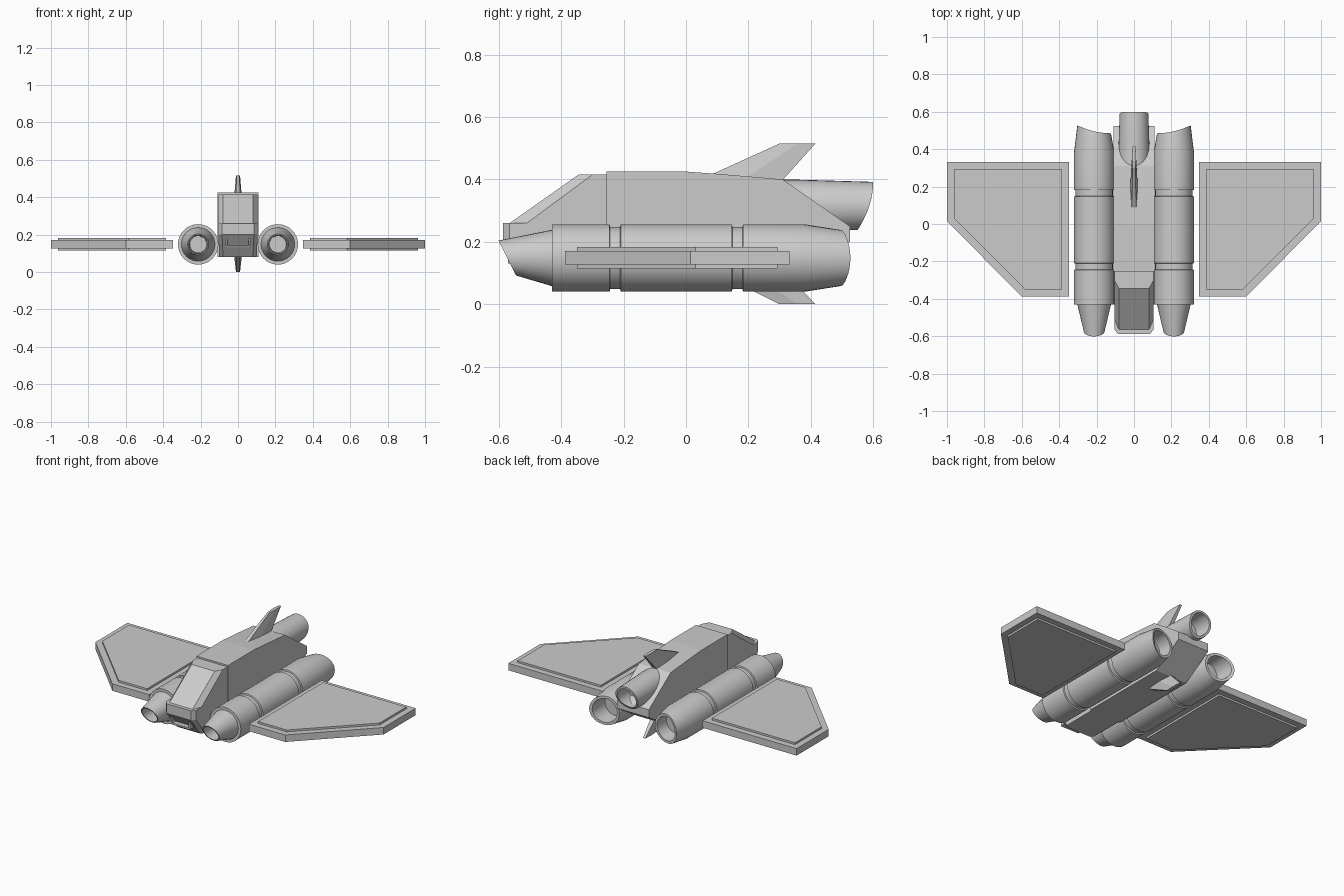
import bpy, bmesh, math

if "Cube" in bpy.data.objects:
    bpy.data.objects.remove(bpy.data.objects["Cube"])

grey = bpy.data.materials.new("hull_grey")
grey.diffuse_color = (0.6, 0.6, 0.6, 1)
grey.use_nodes = True
grey.node_tree.nodes["Principled BSDF"].inputs["Base Color"].default_value = grey.diffuse_color


def finish(name, bm, smooth=False):
    bmesh.ops.remove_doubles(bm, verts=bm.verts, dist=1e-5)
    bmesh.ops.recalc_face_normals(bm, faces=bm.faces)
    me = bpy.data.meshes.new(name)
    bm.to_mesh(me)
    bm.free()
    me.materials.append(grey)
    ob = bpy.data.objects.new(name, me)
    bpy.context.collection.objects.link(ob)
    if smooth:
        bpy.ops.object.select_all(action='DESELECT')
        ob.select_set(True)
        bpy.context.view_layer.objects.active = ob
        bpy.ops.object.shade_smooth_by_angle(angle=math.radians(30))
    return ob


def loft(name, loops, smooth=False):
    """Skin a row of equal-length point loops and cap both ends."""
    bm = bmesh.new()
    rows = [[bm.verts.new(p) for p in loop] for loop in loops]
    n = len(rows[0])
    for a, b in zip(rows, rows[1:]):
        for i in range(n):
            j = (i + 1) % n
            bm.faces.new((a[i], a[j], b[j], b[i]))
    bm.faces.new(rows[0])
    bm.faces.new(rows[-1])
    return finish(name, bm, smooth)


def side_profile(name, pts, x):
    """Extrude a (y, z) profile across the width."""
    return loft(name, [[(s * x, y, z) for y, z in pts] for s in (-1, 1)])


def plate(name, pts, z0, z1):
    return loft(name, [[(x, y, z) for x, y in pts] for z in (z0, z1)])


def tube(name, cx, cz, rings, side=1, n=32):
    """Rings are (radius, y); y may be a function of local u (outward), w (up)."""
    loops = []
    for r, y in rings:
        loop = []
        for k in range(n):
            t = 2 * math.pi * k / n
            u, w = r * math.cos(t), r * math.sin(t)
            loop.append((side * (cx + u), y(u, w) if callable(y) else y, cz + w))
        loops.append(loop)
    return loft(name, loops, True)


# Main fuselage
side_profile("fuselage", [(-0.255, 0.08), (-0.255, 0.425), (0, 0.425), (0.11, 0.417),
                          (0.31, 0.40), (0.525, 0.25), (0.525, 0.20), (0.33, 0.08)], 0.11)

# Nose: slab with chamfered corners over an undercut chin
slab = [(-0.105, -0.25), (-0.105, -0.565), (-0.085, -0.587),
        (0.085, -0.587), (0.105, -0.565), (0.105, -0.25)]
plate("nose_slab", slab, 0.20, 0.26)
chin = [(-0.1, -0.25), (-0.1, -0.47), (-0.08, -0.49), (0.08, -0.49), (0.1, -0.47), (0.1, -0.25)]
loft("nose_chin", [[(x, y, 0.08) for x, y in chin], [(x, y, 0.20) for x, y in slab]])


# Air intake under the nose: box with a recessed mouth
def rect(x, y, z0, z1):
    return [(-x, y, z0), (x, y, z0), (x, y, z1), (-x, y, z1)]


loft("nose_intake", [rect(0.065, -0.45, 0.13, 0.2), rect(0.065, -0.57, 0.13, 0.2),
                     rect(0.055, -0.57, 0.14, 0.192), rect(0.055, -0.54, 0.14, 0.192)])

# Canopy with sloped windshield and chamfered sides
loft("canopy", [[(-0.105, -0.25, z), (-0.105, s, z), (-0.08, f, z),
                 (0.08, f, z), (0.105, s, z), (0.105, -0.25, z)]
                for z, f, s in ((0.26, -0.565, -0.51), (0.415, -0.345, -0.30))])


# Tail fins: swept and thinning toward the tip
def fin(name, root, tip, zr, zt):
    ym = lambda p: p[0] * 0.5 + p[1] * 0.5
    loops = []
    for p, z, w in ((root, zr, 0.02), (tip, zt, 0.011)):
        loops.append([(-w * 0.6, p[0], z[0]), (w * 0.6, p[0], z[0]), (w, ym(p), (z[0] + z[1]) / 2),
                      (w * 0.7, p[1], z[1]), (-w * 0.7, p[1], z[1]), (-w, ym(p), (z[0] + z[1]) / 2)])
    loft(name, loops)


fin("upper_fin", (0.08, 0.31), (0.30, 0.415), (0.415, 0.398), (0.515, 0.515))
fin("lower_fin", (0.13, 0.335), (0.30, 0.415), (0.085, 0.085), (0.0, 0.0))

# Central exhaust with its mouth cut at a curve
mouth = lambda u, w: 0.60 - 0.05 * ((0.077 - w) / 0.154) ** 2
tube("center_engine", 0, 0.315, [(0.084, 0.28), (0.084, 0.36), (0.077, mouth),
                                 (0.064, mouth), (0.060, 0.48)])

# Side engines: slanted intake cone, grooved barrel, scooped exhaust
intake = lambda u, w: -0.573 - 0.5 * w
scoop = lambda u, w: 0.485 + 0.042 * (max(0, u + 0.09) / 0.18) ** 2
engine = [(0.045, -0.48), (0.049, intake), (0.056, intake), (0.09, -0.43), (0.108, -0.43)]
for g in (-0.227, 0.165):
    engine += [(0.108, g - 0.018), (0.10, g - 0.016), (0.10, g + 0.016), (0.108, g + 0.018)]
engine += [(0.108, 0.38), (0.09, scoop), (0.074, scoop), (0.068, 0.40)]

# Wings: thin plate with a raised inset panel on both faces
wing = [(0.347, 0.332), (1.0, 0.332), (1.0, 0.015), (0.60, -0.388), (0.347, -0.388)]
panel = [(0.385, 0.294), (0.962, 0.294), (0.962, 0.03), (0.583, -0.35), (0.385, -0.35)]
for label, s in (("left", -1), ("right", 1)):
    tube(label + "_engine", 0.213, 0.148, engine, s)
    plate(label + "_wing", [(s * x, y) for x, y in wing], 0.127, 0.171)
    plate(label + "_wing_panel", [(s * x, y) for x, y in panel], 0.115, 0.183)
